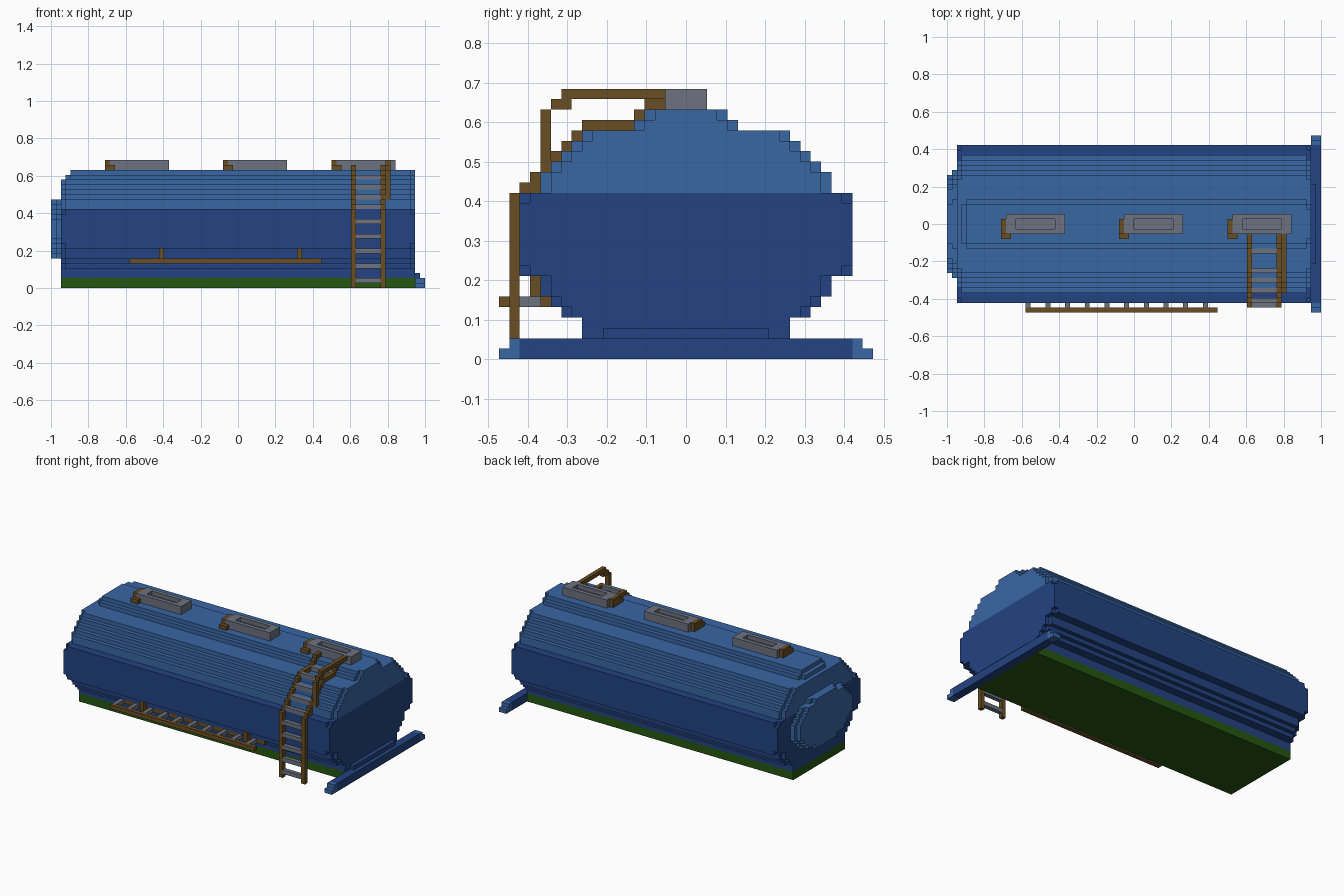
import bpy
import bmesh

if "Cube" in bpy.data.objects:
    bpy.data.objects.remove(bpy.data.objects["Cube"], do_unlink=True)

U = 2 / 76  # one block


def material(name, srgb):
    lin = [((c / 255 + 0.055) / 1.055) ** 2.4 for c in srgb] + [1]
    m = bpy.data.materials.new(name)
    m.use_nodes = True
    m.diffuse_color = lin
    m.node_tree.nodes["Principled BSDF"].inputs["Base Color"].default_value = lin
    return m


LIGHT = material("light_blue", (56, 102, 163))
DARK = material("dark_blue", (35, 67, 130))
GREEN = material("green", (37, 86, 16))
BROWN = material("brown", (104, 77, 36))
GREY = material("grey", (108, 114, 127))


def finish(name, bm, mat):
    bmesh.ops.recalc_face_normals(bm, faces=bm.faces)
    bmesh.ops.scale(bm, vec=(U, U, U), verts=bm.verts)
    me = bpy.data.meshes.new(name)
    bm.to_mesh(me)
    bm.free()
    me.materials.append(mat)
    ob = bpy.data.objects.new(name, me)
    bpy.context.collection.objects.link(ob)
    return ob


def boxes(name, mat, parts):
    """One object from blocks given as (x0, x1, y0, y1, z0, z1)."""
    bm = bmesh.new()
    for x0, x1, y0, y1, z0, z1 in parts:
        for v in bmesh.ops.create_cube(bm, size=1)["verts"]:
            v.co = (x1 if v.co.x > 0 else x0,
                    y1 if v.co.y > 0 else y0,
                    z1 if v.co.z > 0 else z0)
    return finish(name, bm, mat)


def stepped(name, mat, rows, spans):
    """Symmetric stepped outline from (z0, z1, half_width) rows, extruded
    along x; each span is (x0, x1, rows or None for the default)."""
    bm = bmesh.new()
    for x0, x1, own in spans:
        side = []
        for z0, z1, w in own or rows:
            side += [(w, z0), (w, z1)]
        outline = side + [(-w, z) for w, z in reversed(side)]
        clean = [p for i, p in enumerate(outline) if p != outline[i - 1]]
        face = bm.faces.new([bm.verts.new((x0, y, z)) for y, z in clean])
        new = bmesh.ops.extrude_face_region(bm, geom=[face], use_keep_orig=True)["geom"]
        bmesh.ops.translate(bm, vec=(x1 - x0, 0, 0),
                            verts=[g for g in new if isinstance(g, bmesh.types.BMVert)])
    return finish(name, bm, mat)


# Tank: dark lower half, light upper half, with trimmed corners at the ends
lower = [(2, 4, 10), (4, 5, 12), (5, 6, 13), (6, 8, 14), (8, 16, 16)]
lower_end = [(2, 4, 10), (4, 5, 11), (5, 6, 12), (6, 8, 13),
             (8, 9, 15), (9, 15, 16), (15, 16, 15)]
upper = [(16, 18, 14), (18, 19, 13), (19, 20, 12), (20, 21, 11), (21, 22, 10)]
upper_end = [(z0, z1, w - 1) for z0, z1, w in upper]
stepped("tank_lower", DARK, lower, [(-35, 35, None), (-36, -35, lower_end), (35, 36, lower_end)])
stepped("tank_upper", LIGHT, upper, [(-35, 35, None), (-36, -35, upper_end), (35, 36, upper_end)])
stepped("tank_ridge", LIGHT, [(22, 23, 5), (23, 24, 4)],
        [(-34, 35, None), (-35, -34, [(22, 23, 4)]), (35, 36, [(22, 23, 4), (23, 24, 3)])])

# Domed end plate
dome = [(6, 7, 5), (7, 8, 8), (8, 9, 9), (9, 10, 10), (10, 14, 11),
        (14, 15, 10), (15, 16, 9), (16, 17, 8), (17, 18, 5)]
dome_tip = [(z0, z1, w - 1) for z0, z1, w in dome]
stepped("end_dome", LIGHT, dome, [(-37, -36, None), (-38, -37, dome_tip)])

# Chassis and bumper
boxes("chassis", GREEN, [(-36, 36, -10, 10, 0, 2)])
boxes("bumper", DARK, [(36, 38, -16, 16, 0, 2), (36, 37, -8, 8, 2, 3)])
boxes("bumper_tips", LIGHT, [b for a, c in ((16, 17), (-17, -16))
                             for b in [(36, 38, a, c, 0, 2)]]
      + [(36, 38, 17, 18, 0, 1), (36, 38, -18, -17, 0, 1)])

# Roof hatches with sunken lids and latches
for i, x in enumerate((-26, -2, 20), 1):
    boxes(f"hatch_{i}", GREY, [
        (x, x + 12, -2, 2, 24, 25),
        (x, x + 12, -2, -1, 25, 26), (x, x + 12, 1, 2, 25, 26),
        (x, x + 2, -1, 1, 25, 26), (x + 10, x + 12, -1, 1, 25, 26)])
    boxes(f"hatch_latch_{i}", BROWN, [
        (x - 1, x, -2, 1, 24, 26), (x - 1, x + 1, -3, -2, 24, 25)])

# Ladder: rails follow the stepped side of the tank
path = [(-17, -16, 0, 16), (-16, -14, 16, 17), (-15, -14, 17, 18),
        (-14, -13, 18, 19), (-13, -12, 19, 20), (-12, -11, 20, 21),
        (-11, -10, 21, 22), (-10, -5, 22, 23), (-5, -4, 23, 24), (-4, -2, 24, 25)]
boxes("ladder_rails", BROWN, [(x, x + 1, *p) for x in (23, 29) for p in path])
rungs = [(-17, z) for z in (1, 4, 7, 10, 13)] + [
    (-16, 16), (-14, 18), (-12, 20), (-10, 22), (-6, 22)]
boxes("ladder_rungs", GREY, [(24, 29, y, y + 1, z, z + 1) for y, z in rungs])
boxes("ladder_handrail", BROWN, [
    (30, 31, -14, -13, 18, 24), (30, 31, -13, -11, 24, 25), (30, 31, -12, -2, 25, 26)])

# Side step hung below the tank
boxes("step_rails", BROWN, [(-22, 17, -18, -17, 5, 6), (-22, 17, -14, -13, 5, 6)])
boxes("step_slats", GREY, [(x, x + 1, -17, -14, 5, 6) for x in range(-22, 17, 4)])
boxes("step_hangers", BROWN, [(x, x + 1, -15, -14, 5, 8) for x in (-16, 12)])
